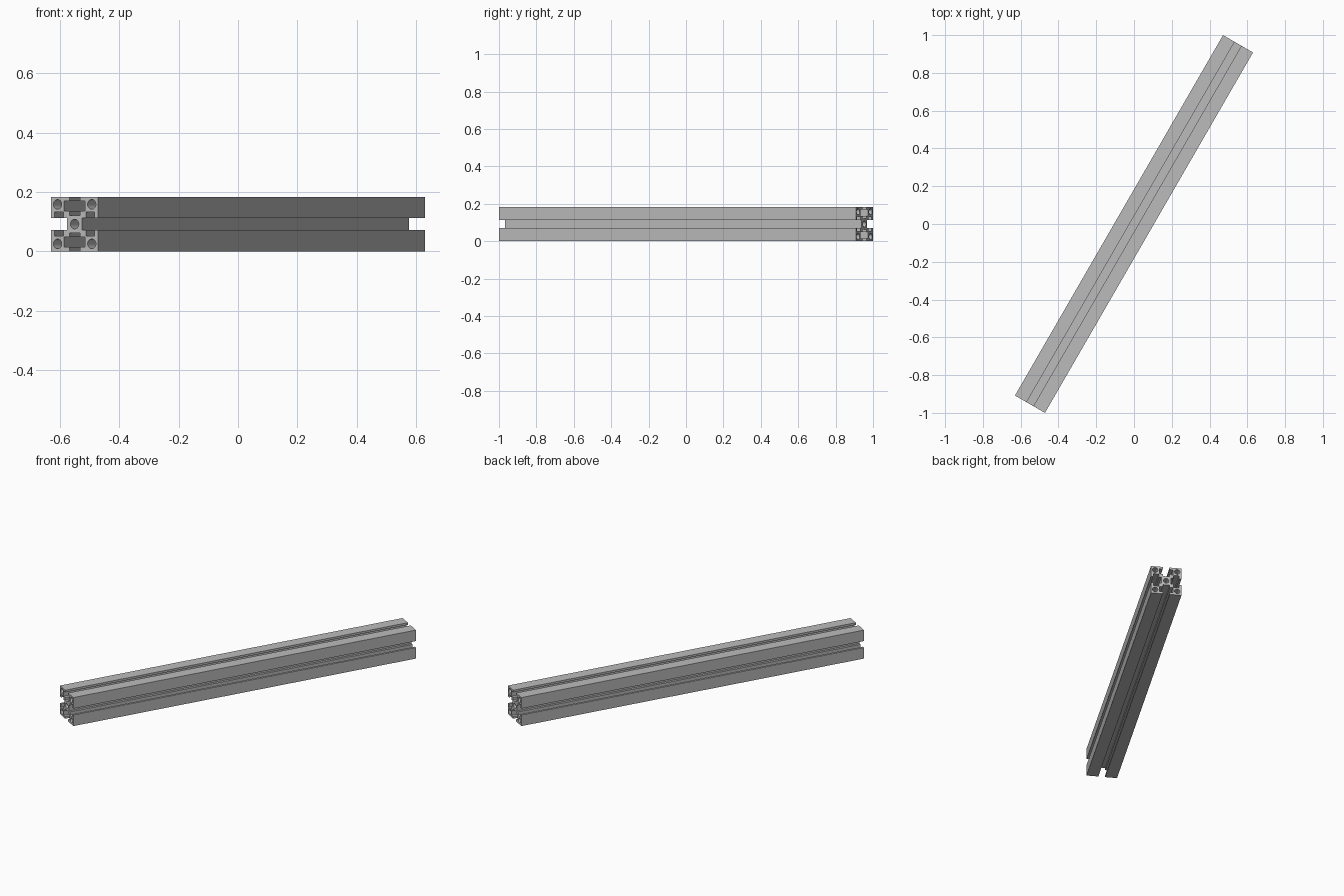
import bpy, math

if "Cube" in bpy.data.objects:
    bpy.data.objects.remove(bpy.data.objects["Cube"])

HALF, LENGTH = 0.0917, 2.203      # half section width, bar length
OPEN, CAVITY = 0.0207, 0.0408     # half widths of slot mouth and slot cavity
LIP, FLOOR, CORE = 0.078, 0.0437, 0.0295   # distances from the axis
HOLE_R, HOLE_POS, SIDES = 0.0162, 0.0665, 32

# One side of the section: corner, slot mouth, wide cavity, narrow floor groove
half_slot = [(OPEN, HALF), (OPEN, LIP), (CAVITY, LIP), (CAVITY, FLOOR),
             (OPEN, FLOOR), (OPEN, CORE)]
side = [(-HALF, HALF)] + [(-x, y) for x, y in half_slot] + half_slot[::-1]


def quarter_turn(points, n):
    for _ in range(n):
        points = [(y, -x) for x, y in points]
    return points


def circle(cx, cy):
    return [(cx + HOLE_R * math.cos(math.tau * i / SIDES),
             cy + HOLE_R * math.sin(math.tau * i / SIDES)) for i in range(SIDES)]


outline = [p for n in range(4) for p in quarter_turn(side, n)]
# Core bore and four corner bores
bores = [circle(0, 0)] + [circle(sx * HOLE_POS, sy * HOLE_POS)
                          for sx in (-1, 1) for sy in (-1, 1)]

# Filled section, extruded along the bar
curve = bpy.data.curves.new("slotted_bar", "CURVE")
curve.dimensions = "2D"
curve.fill_mode = "BOTH"
curve.extrude = LENGTH / 2
for loop in [outline] + bores:
    spline = curve.splines.new("POLY")
    spline.points.add(len(loop) - 1)
    for point, (x, y) in zip(spline.points, loop):
        point.co = (x, y, 0, 1)
    spline.use_cyclic_u = True

bar = bpy.data.objects.new("slotted_bar", curve)
bpy.context.collection.objects.link(bar)
bar.rotation_euler = (math.radians(90), 0, math.radians(-30))
bar.location.z = HALF

bpy.context.view_layer.objects.active = bar
bar.select_set(True)
bpy.ops.object.convert(target="MESH")
bar = bpy.context.object

# Weld the caps to the walls and face everything outward
bpy.ops.object.mode_set(mode="EDIT")
bpy.ops.mesh.select_all(action="SELECT")
bpy.ops.mesh.remove_doubles(threshold=0.0001)
bpy.ops.mesh.normals_make_consistent(inside=False)
bpy.ops.object.mode_set(mode="OBJECT")
bpy.ops.object.shade_smooth_by_angle(angle=math.radians(30))

# Bare aluminium
metal = bpy.data.materials.new("aluminium grey")
metal.diffuse_color = (0.5, 0.5, 0.5, 1)
metal.use_nodes = True
metal.node_tree.nodes["Principled BSDF"].inputs["Base Color"].default_value = metal.diffuse_color
bar.data.materials.clear()
bar.data.materials.append(metal)
